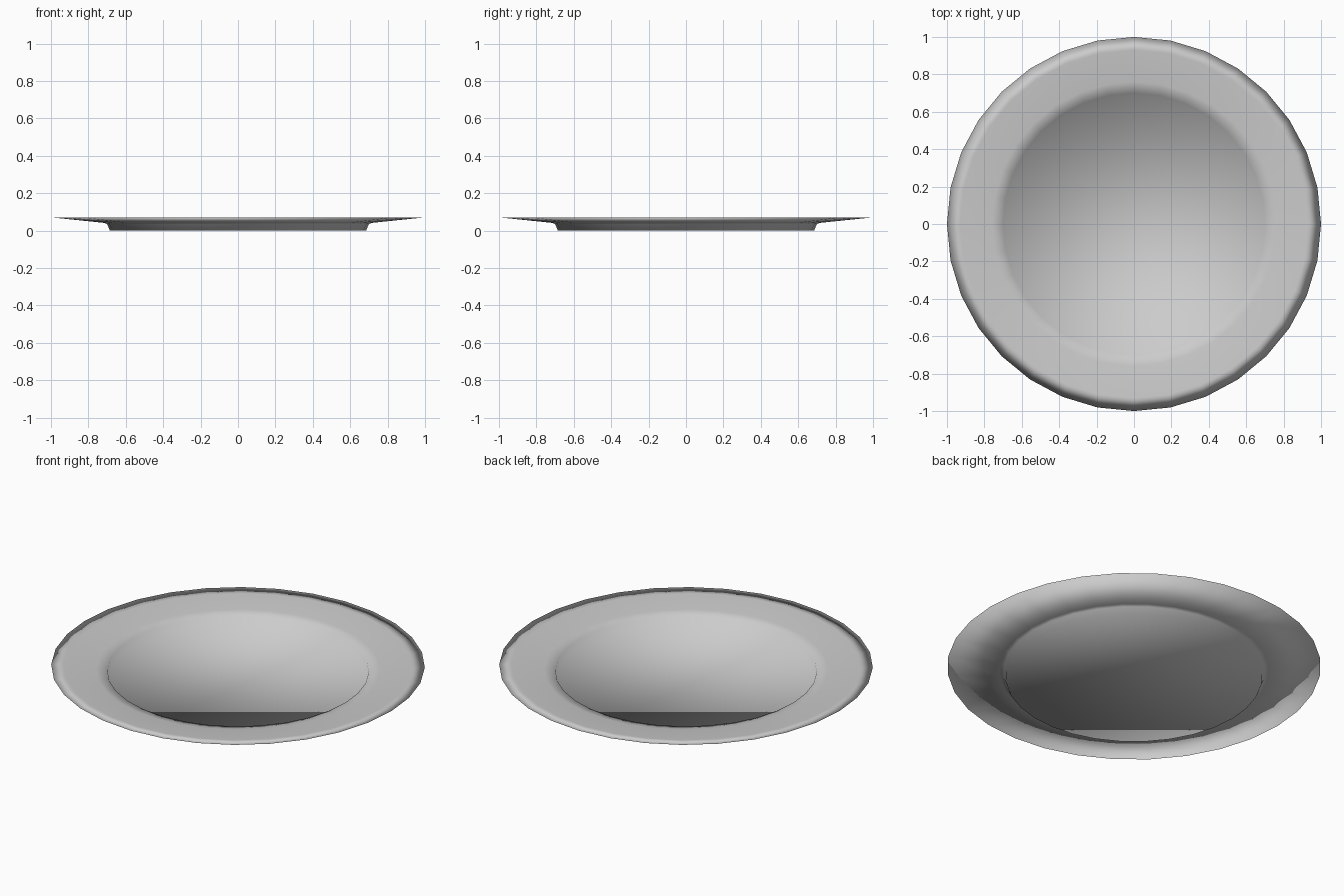
import bpy
import bmesh
import math

cube = bpy.data.objects.get("Cube")
if cube:
    bpy.data.objects.remove(cube, do_unlink=True)

SIDES = 32

# Glaze colour
grey = (0.6, 0.6, 0.6, 1.0)
glaze = bpy.data.materials.new("pale grey glaze")
glaze.use_nodes = True
glaze.diffuse_color = grey
glaze.node_tree.nodes["Principled BSDF"].inputs["Base Color"].default_value = grey

# Half profile (radius, height): foot, underside of rim, lip, top of rim, well
profile = [
    (0.685, 0.0),
    (0.70, 0.036),
    (0.72, 0.042),
    (1.0, 0.071),
    (0.93, 0.067),
    (0.76, 0.05),
    (0.70, 0.041),
    (0.687, 0.009),
]


def add_ring(bm, radius, height):
    angles = [math.tau * i / SIDES for i in range(SIDES)]
    return [bm.verts.new((radius * math.cos(a), radius * math.sin(a), height)) for a in angles]


def bridge(bm, lower, upper):
    for i in range(SIDES):
        j = (i + 1) % SIDES
        bm.faces.new((lower[i], lower[j], upper[j], upper[i]))


# Plate, turned from the profile and closed by a base and a floor
bm = bmesh.new()
rings = [add_ring(bm, r, z) for r, z in profile]
for lower, upper in zip(rings, rings[1:]):
    bridge(bm, lower, upper)
bm.faces.new(list(reversed(rings[0])))
bm.faces.new(rings[-1])
for face in bm.faces:
    face.smooth = True

mesh = bpy.data.meshes.new("plate")
bm.to_mesh(mesh)
bm.free()
mesh.materials.append(glaze)
plate = bpy.data.objects.new("plate", mesh)
bpy.context.collection.objects.link(plate)
